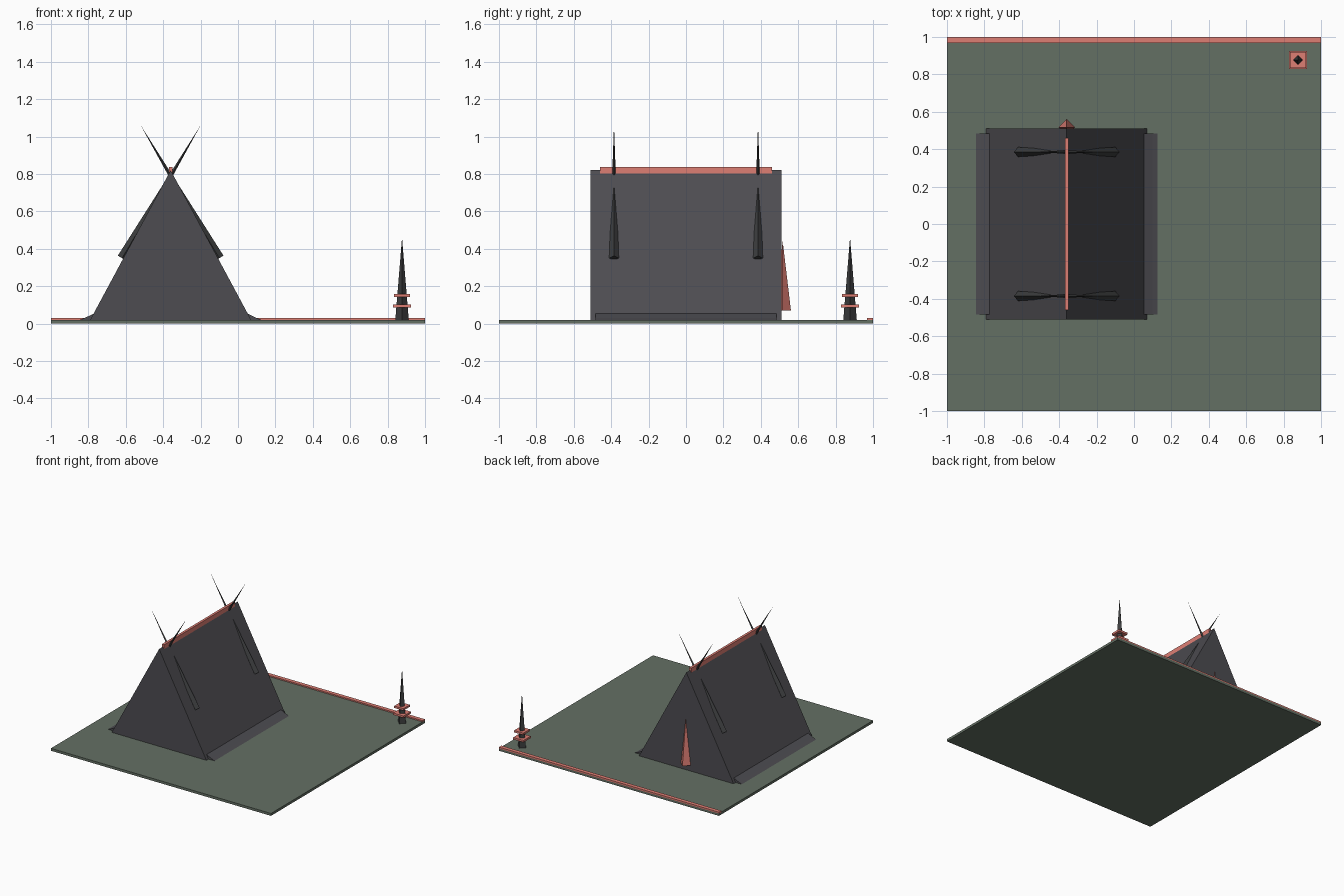
import bpy
import math
from mathutils import Vector

if "Cube" in bpy.data.objects:
    bpy.data.objects.remove(bpy.data.objects["Cube"])


def material(name, rgb):
    """Flat material from 0-255 display values."""
    m = bpy.data.materials.new(name)
    lin = [((c / 255 + 0.055) / 1.055) ** 2.4 for c in rgb]
    m.diffuse_color = (*lin, 1)
    m.use_nodes = True
    m.node_tree.nodes["Principled BSDF"].inputs["Base Color"].default_value = m.diffuse_color
    return m


GREEN = material("moss_green", (100, 112, 100))
CANVAS = material("charcoal_canvas", (77, 76, 81))
POLE = material("dark_pole", (60, 61, 62))
CORAL = material("coral_trim", (222, 126, 116))


def box(name, lo, hi, mat):
    lo, hi = Vector(lo), Vector(hi)
    bpy.ops.mesh.primitive_cube_add(size=1, location=(lo + hi) / 2)
    ob = bpy.context.object
    ob.name = name
    ob.scale = hi - lo
    ob.data.materials.append(mat)
    return ob


def spike(name, base, tip, radius, mat):
    """Four-sided spike running from base to tip."""
    base, tip = Vector(base), Vector(tip)
    axis = tip - base
    bpy.ops.mesh.primitive_cone_add(vertices=4, radius1=radius, radius2=0,
                                    depth=axis.length, location=(base + tip) / 2)
    ob = bpy.context.object
    ob.name = name
    # lean within the xz plane only, so an edge keeps facing front
    ob.rotation_euler = (0, math.atan2(axis.x, axis.z), 0)
    ob.data.materials.append(mat)
    return ob


def extrude_y(name, profile, half, mat):
    """Prism from an xz profile (counter-clockwise seen from the front)."""
    n = len(profile)
    verts = [(x, y, z) for y in (-half, half) for x, z in profile]
    faces = [tuple(range(n)), tuple(reversed(range(n, 2 * n)))]
    faces += [(i, i + n, (i + 1) % n + n, (i + 1) % n) for i in range(n)]
    me = bpy.data.meshes.new(name)
    me.from_pydata(verts, [], faces)
    ob = bpy.data.objects.new(name, me)
    bpy.context.collection.objects.link(ob)
    me.materials.append(mat)
    return ob


CX = -0.36  # ridge line of the tent

# Ground plate and the trim along its back edge
box("ground_plate", (-1, -1, 0), (1, 1, 0.02), GREEN)
box("back_edge_trim", (-1, 0.968, 0.018), (1, 1, 0.03), CORAL)

# Tent body and ridge beam
extrude_y("tent_body", [(CX - 0.43, 0.02), (CX + 0.43, 0.02), (CX, 0.82)], 0.51, CANVAS)
box("ridge_beam", (CX - 0.01, -0.46, 0.80), (CX + 0.01, 0.46, 0.838), CORAL)

# Ground flaps on both sides
for side, label in ((-1, "left"), (1, "right")):
    pts = [(CX + side * dx, z) for dx, z in
           ((0.39, 0.02), (0.485, 0.02), (0.46, 0.03), (0.412, 0.053))]
    if side < 0:
        pts.reverse()
    extrude_y(label + "_ground_flap", pts, 0.483, CANVAS)

# Crossed poles at both ends of the ridge
for y, end in ((-0.385, "front"), (0.385, "back")):
    for side, label in ((-1, "left"), (1, "right")):
        spike(f"{end}_{label}_pole", (CX + side * 0.26, y, 0.35),
              (CX - side * 0.16, y, 1.06), 0.026, POLE)

# Pointed marker on the back wall
spike("back_wall_marker", (CX, 0.517, 0.07), (CX, 0.517, 0.44), 0.044, CORAL)

# Corner post with two square collars
PX, PY = 0.877, 0.877
spike("corner_post", (PX, PY, 0.02), (PX, PY, 0.46), 0.036, POLE)
for z, r in ((0.093, 0.047), (0.15, 0.042)):
    box("post_collar", (PX - r, PY - r, z - 0.008), (PX + r, PY + r, z + 0.008), CORAL)
